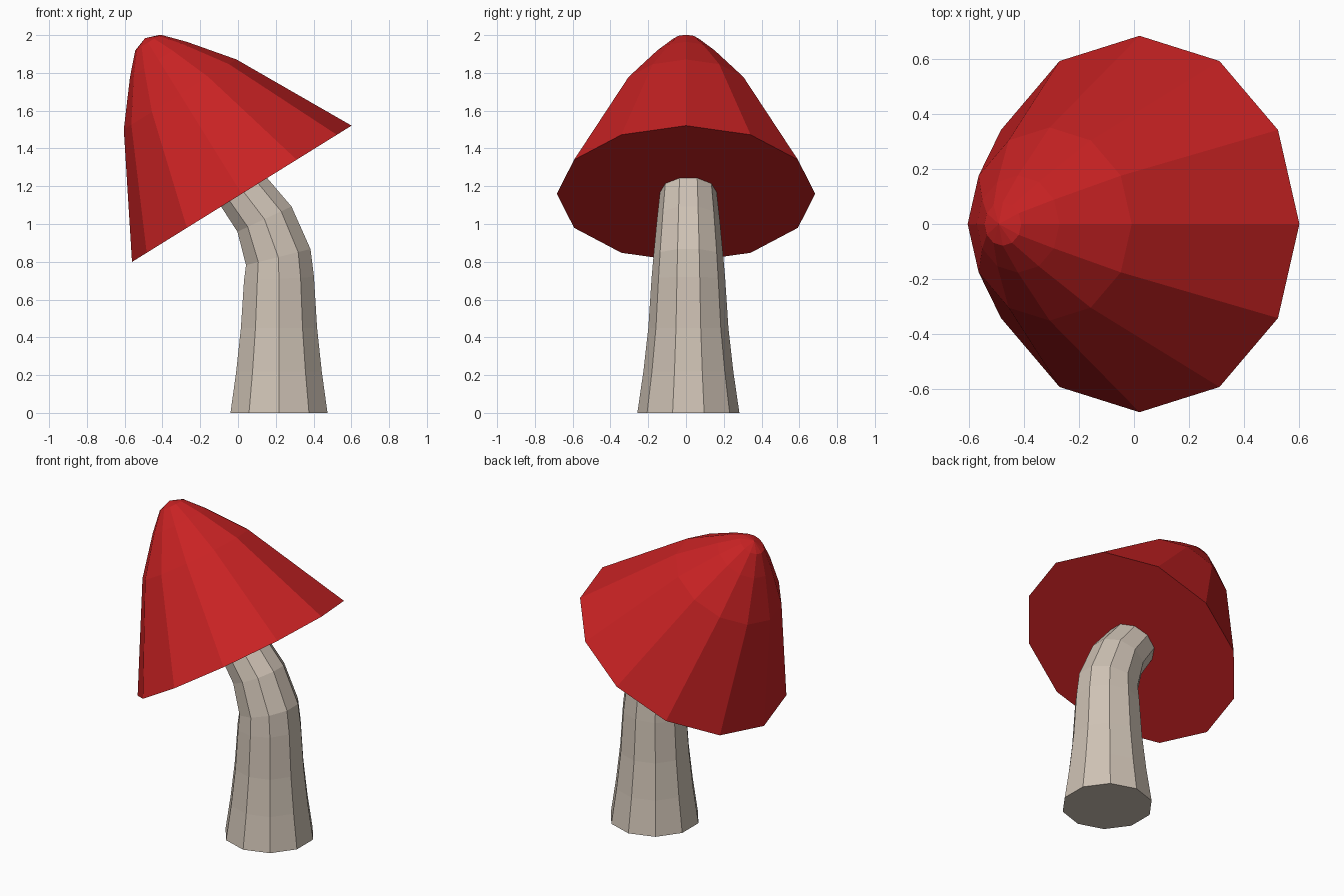
import bpy, bmesh
from math import sin, cos, radians, pi, atan2
from mathutils import Vector

if "Cube" in bpy.data.objects:
    bpy.data.objects.remove(bpy.data.objects["Cube"])


def loft(name, rings, sides, color, tip=None):
    """Skin rings (centre, lean towards -x in radians, radius) into a flat-shaded solid."""
    bm = bmesh.new()
    loops = []
    for centre, lean, r in rings:
        u = Vector((cos(lean), 0, sin(lean)))
        v = Vector((0, 1, 0))
        start = pi / 2  # one corner points along y
        loops.append([bm.verts.new(Vector(centre)
                                   + u * r * cos(start + 2 * pi * k / sides)
                                   + v * r * sin(start + 2 * pi * k / sides))
                      for k in range(sides)])
    for a, b in zip(loops, loops[1:]):
        for k in range(sides):
            j = (k + 1) % sides
            bm.faces.new((a[k], a[j], b[j], b[k]))
    bm.faces.new(loops[0][::-1])
    if tip is None:
        bm.faces.new(loops[-1])
    else:
        top = bm.verts.new(tip)
        for k in range(sides):
            bm.faces.new((loops[-1][k], loops[-1][(k + 1) % sides], top))
    bmesh.ops.recalc_face_normals(bm, faces=bm.faces)
    mesh = bpy.data.meshes.new(name)
    bm.to_mesh(mesh)
    bm.free()
    mat = bpy.data.materials.new(name + "_colour")
    mat.diffuse_color = color
    mat.use_nodes = True
    mat.node_tree.nodes["Principled BSDF"].inputs["Base Color"].default_value = mat.diffuse_color
    mesh.materials.append(mat)
    obj = bpy.data.objects.new(name, mesh)
    bpy.context.collection.objects.link(obj)
    return obj


# Stem: ten-sided, tapering, bending to the left under the cap
Y = 0.0125
stem_path = [  # x, z, lean in degrees, radius
    (0.217, 0.00, 0, 0.270),
    (0.217, 0.22, 0, 0.238),
    (0.217, 0.45, 0, 0.212),
    (0.217, 0.71, 3, 0.195),
    (0.213, 0.825, 14, 0.185),
    (0.140, 1.026, 25, 0.166),
    (0.030, 1.170, 36, 0.150),
    (-0.02, 1.230, 38, 0.145),
]
loft("stem", [((x, Y, z), radians(a), r) for x, z, a, r in stem_path],
     10, (0.62, 0.54, 0.46, 1))

# Cap: twelve-sided tilted cone with a rounded tip and flat underside
tilt = atan2(0.36, 0.58)
base = Vector((0.02, 0, 1.16))
axis = Vector((-sin(tilt), 0, cos(tilt)))
cap_profile = [(0.0, 0.684), (0.619, 0.351), (0.837, 0.177), (0.942, 0.079)]
loft("cap", [(base + axis * h, tilt, r) for h, r in cap_profile],
     12, (0.58, 0.016, 0.017, 1), tip=base + axis * 0.97)
